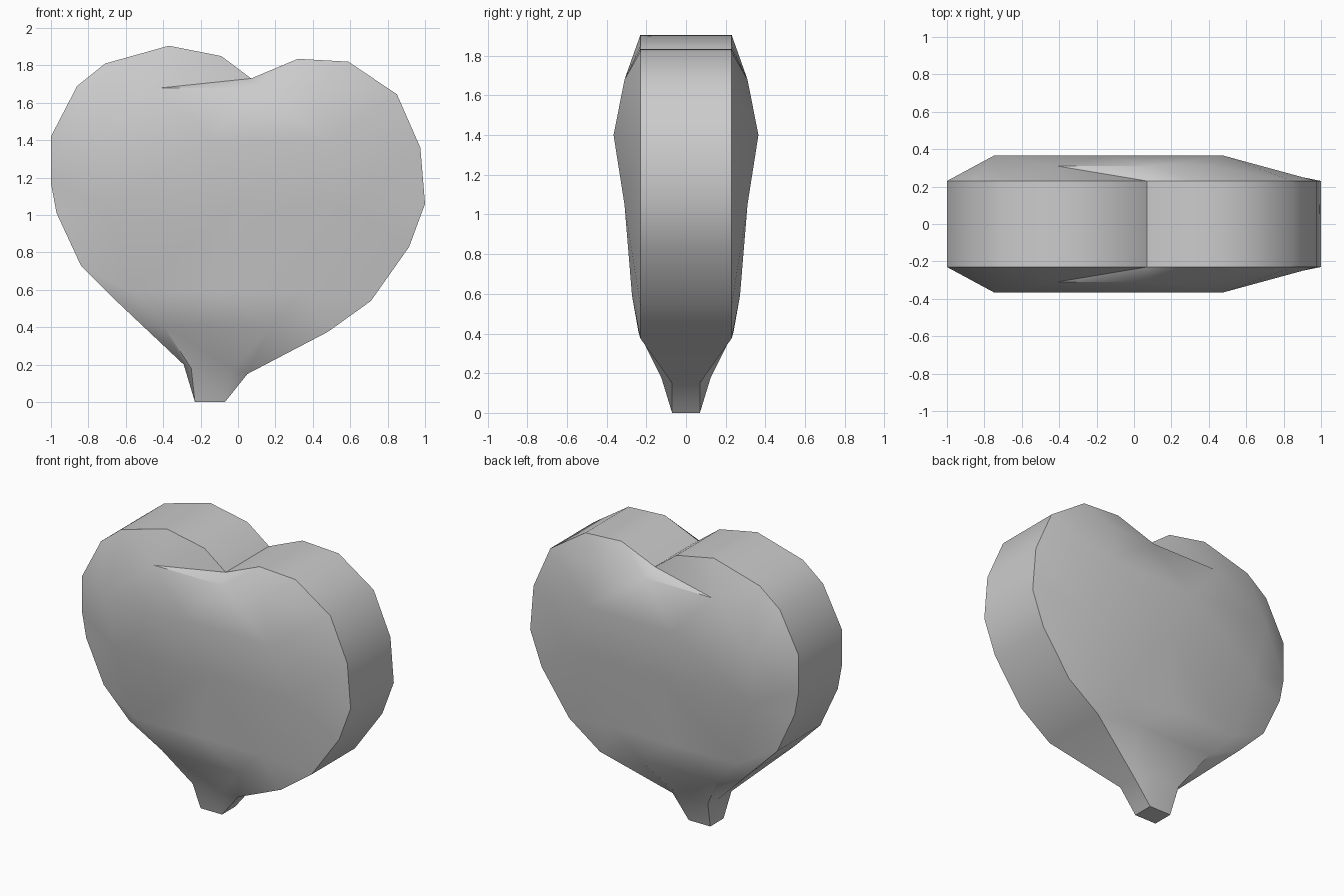
import bpy, bmesh, math
from mathutils import Vector
from mathutils.geometry import delaunay_2d_cdt

cube = bpy.data.objects.get("Cube")
if cube:
    bpy.data.objects.remove(cube, do_unlink=True)

RIM, STEM = 0.23, 0.07

# Outline of the heart, clockwise from the cleft to the stem, then back up
right_lobe = [(.07, 1.73), (.32, 1.835), (.59, 1.82), (.85, 1.645), (.975, 1.36),
              (1, 1.06), (.915, .83), (.71, .54), (.48, .375)]
stem = [(.05, .15), (-.07, 0), (-.23, 0), (-.29, .2)]
left_lobe = [(-.65, .54), (-.84, .73), (-.97, 1.01), (-1, 1.17), (-1, 1.42),
             (-.86, 1.69), (-.71, 1.81), (-.37, 1.905), (-.09, 1.85)]
outline = right_lobe + stem + left_lobe

# Rows of the puffed face: height, depth, x positions
rows = [(1.68, .31, (-.41, .1, .42)),
        (1.4, .365, (-.75, -.15, .48)),
        (1.05, .31, (-.7, 0, .6)),
        (.59, .272, (-.57, -.1, .35)),
        (.41, .24, (-.4, .18)),
        (.18, .125, (-.25, -.03))]

points = [Vector(p) for p in outline]
depths = [STEM if p in stem else RIM for p in outline]
edges = []
for z, depth, xs in rows:
    for i, x in enumerate(xs):
        if i:
            edges.append((len(points) - 1, len(points)))
        points.append(Vector((x, z)))
        depths.append(depth)

n = len(outline)
rim = [(i, (i + 1) % n) for i in range(n)]
tris = delaunay_2d_cdt(points, rim + edges, [], 1, 1e-5)[2]

# Front and back faces joined by the rim band
bm = bmesh.new()
front, back = [[bm.verts.new((p.x, side * d, p.y)) for p, d in zip(points, depths)]
               for side in (-1, 1)]
for tri in tris:
    bm.faces.new([front[i] for i in tri])
    bm.faces.new([back[i] for i in reversed(tri)])
for a, b in rim:
    bm.faces.new([front[a], front[b], back[b], back[a]])
bmesh.ops.recalc_face_normals(bm, faces=bm.faces)

mesh = bpy.data.meshes.new("heart_body")
bm.to_mesh(mesh)
bm.free()
heart = bpy.data.objects.new("heart_body", mesh)
bpy.context.collection.objects.link(heart)

# Plain grey
grey = bpy.data.materials.new("plain_grey")
grey.use_nodes = True
colour = (.6, .6, .6, 1)
grey.diffuse_color = colour
grey.node_tree.nodes["Principled BSDF"].inputs["Base Color"].default_value = colour
mesh.materials.append(grey)

bpy.ops.object.select_all(action='DESELECT')
heart.select_set(True)
bpy.context.view_layer.objects.active = heart
bpy.ops.object.shade_smooth_by_angle(angle=math.radians(35))
